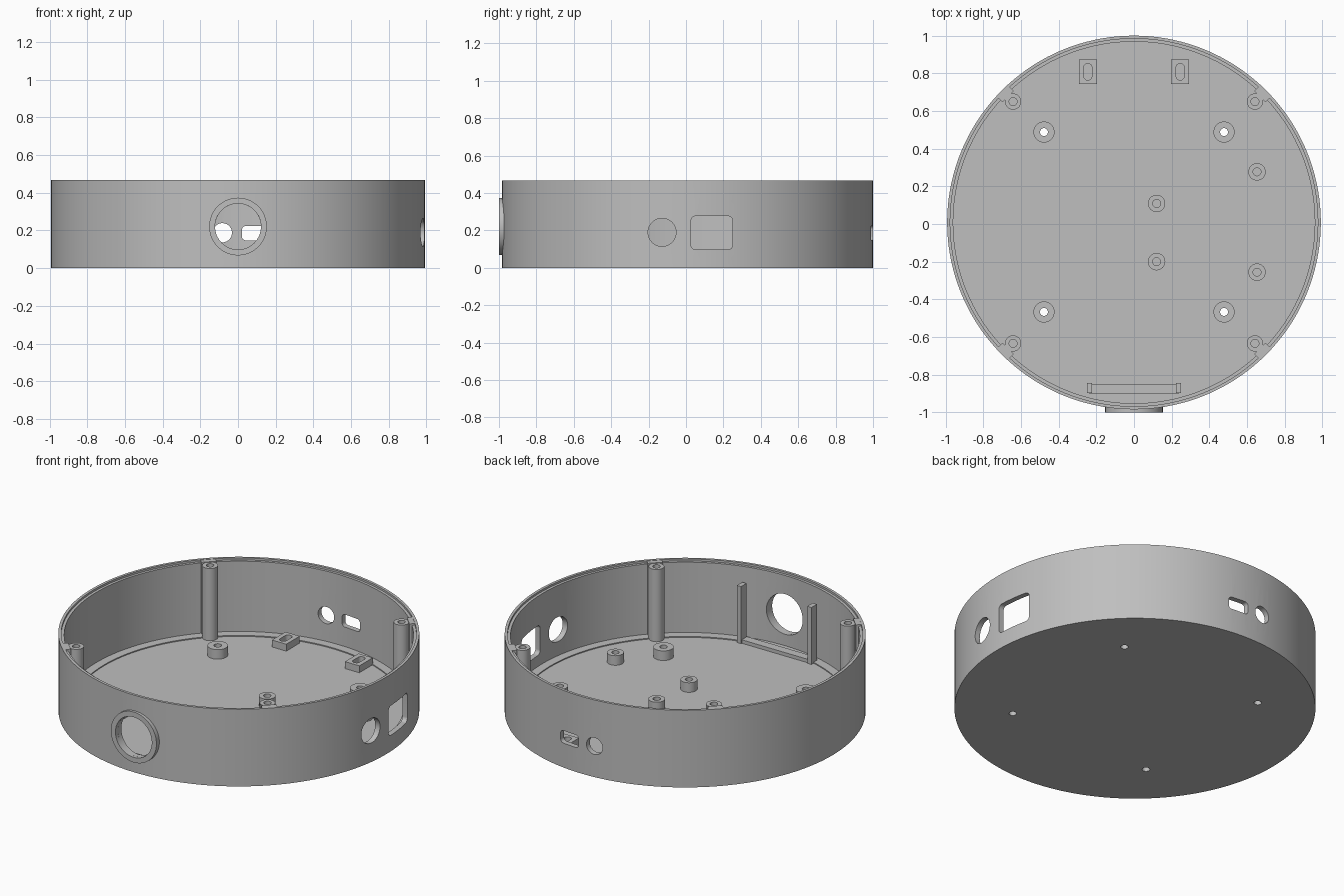
import bpy, bmesh
from math import pi, cos, sin, atan2, radians
from mathutils import Matrix, Vector

if "Cube" in bpy.data.objects:
    bpy.data.objects.remove(bpy.data.objects["Cube"], do_unlink=True)

CY = 0.008      # centre of the round case
R = 0.992       # outer radius
H = 0.468       # case height
FLOOR = 0.024   # floor thickness

grey = bpy.data.materials.new("plain_grey")
grey.use_nodes = True
colour = (0.52, 0.52, 0.52, 1)
grey.diffuse_color = colour
grey.node_tree.nodes["Principled BSDF"].inputs["Base Color"].default_value = colour


def finish(name, bm):
    bmesh.ops.remove_doubles(bm, verts=bm.verts, dist=1e-5)
    bmesh.ops.recalc_face_normals(bm, faces=bm.faces)
    mesh = bpy.data.meshes.new(name)
    bm.to_mesh(mesh)
    bm.free()
    mesh.materials.append(grey)
    ob = bpy.data.objects.new(name, mesh)
    bpy.context.collection.objects.link(ob)
    return ob


def lathe(name, profile, matrix, steps):
    """Spin a closed (radius, height) profile about z, then place it."""
    bm = bmesh.new()
    vs = [bm.verts.new((r, 0, z)) for r, z in profile]
    es = [bm.edges.new((a, b)) for a, b in zip(vs, vs[1:] + vs[:1])
          if a.co.x + b.co.x > 0]
    bmesh.ops.spin(bm, geom=vs + es, cent=(0, 0, 0), axis=(0, 0, 1),
                   angle=2 * pi, steps=steps, use_merge=False)
    bmesh.ops.transform(bm, matrix=matrix, verts=bm.verts)
    return finish(name, bm)


def tube(name, outer, inner, length, matrix, steps=32):
    return lathe(name, [(inner, 0), (outer, 0), (outer, length), (inner, length)],
                 matrix, steps)


def box(name, lo, hi, matrix=Matrix()):
    lo, hi = Vector(lo), Vector(hi)
    size = Matrix.Diagonal((hi - lo).to_4d())
    bm = bmesh.new()
    bmesh.ops.create_cube(bm, size=1,
                          matrix=matrix @ Matrix.Translation((lo + hi) / 2) @ size)
    return finish(name, bm)


def rounded_prism(name, w, h, radius, length, matrix):
    """Rounded rectangle in xy, extruded both ways along z."""
    bm = bmesh.new()
    pts = []
    for q, (sx, sy) in enumerate([(1, 1), (-1, 1), (-1, -1), (1, -1)]):
        for i in range(13):
            a = (q + i / 12) * pi / 2
            pts.append((sx * (w / 2 - radius) + radius * cos(a),
                        sy * (h / 2 - radius) + radius * sin(a), -length / 2))
    bm.faces.new([bm.verts.new(p) for p in pts])
    bmesh.ops.remove_doubles(bm, verts=bm.verts, dist=1e-5)
    out = bmesh.ops.extrude_face_region(bm, geom=list(bm.faces))
    bmesh.ops.translate(bm, vec=(0, 0, length),
                        verts=[g for g in out["geom"] if isinstance(g, bmesh.types.BMVert)])
    bmesh.ops.transform(bm, matrix=matrix, verts=bm.verts)
    return finish(name, bm)


def cut(target, cutter):
    cutter.hide_render = True
    mod = target.modifiers.new("cut", "BOOLEAN")
    mod.operation = "DIFFERENCE"
    mod.solver = "EXACT"
    mod.object = cutter
    bpy.context.view_layer.objects.active = target
    bpy.ops.object.modifier_apply(modifier=mod.name)
    bpy.data.objects.remove(cutter, do_unlink=True)


def at(x, y, z):
    return Matrix.Translation((x, y, z))


to_y = Matrix.Rotation(pi / 2, 4, "X")
to_x = Matrix.Rotation(pi / 2, 4, "Z") @ to_y
parts = []

# Round case: floor, inner ledge, wall and stepped rim
case = lathe("case", [(0, 0), (R, 0), (R, H), (0.976, H), (0.976, H - 0.012),
                      (0.96, H - 0.012), (0.96, FLOOR + 0.006),
                      (0.908, FLOOR + 0.006), (0.908, FLOOR), (0, FLOOR)],
             at(0, CY, 0), 144)
parts.append(case)

# Openings: front porthole, back round and slot, side round and window
cut(case, rounded_prism("cutter", 0.244, 0.244, 0.122, 0.3, at(0, -0.98, 0.221) @ to_y))
cut(case, rounded_prism("cutter", 0.102, 0.102, 0.051, 0.3, at(-0.083, 0.98, 0.188) @ to_y))
cut(case, rounded_prism("cutter", 0.128, 0.076, 0.02, 0.3, at(0.085, 0.98, 0.186) @ to_y))
cut(case, rounded_prism("cutter", 0.15, 0.15, 0.075, 0.3, at(0.98, -0.128, 0.19) @ to_x))
cut(case, rounded_prism("cutter", 0.222, 0.18, 0.025, 0.3, at(0.98, 0.138, 0.187) @ to_x))

# Raised ring around the porthole
parts.append(tube("porthole_ring", 0.153, 0.122, 0.035, at(0, -0.965, 0.221) @ to_y, 64))

# Corner screw posts joined to the wall
for sx in (-1, 1):
    for sy in (-1, 1):
        post = at(sx * 0.642, CY + sy * 0.642, FLOOR / 2)
        parts.append(tube("screw_post", 0.043, 0.021, H - 0.006 - FLOOR / 2, post))
        turn = at(0, CY, 0) @ Matrix.Rotation(atan2(sy, sx), 4, "Z")
        parts.append(box("post_web", (0.945, -0.042, FLOOR / 2), (0.983, 0.042, H - 0.002), turn))

# Large standoffs with holes through the floor
for x in (-0.478, 0.478):
    for y in (-0.467, 0.488):
        cut(case, rounded_prism("cutter", 0.042, 0.042, 0.021, 0.2, at(x, y, 0)))
        parts.append(tube("large_standoff", 0.056, 0.021, 0.07, at(x, y, FLOOR / 2)))

# Small standoffs with blind holes
for x, y in [(0.12, 0.109), (0.12, -0.2), (0.653, 0.277), (0.653, -0.256)]:
    parts.append(tube("small_standoff", 0.046, 0.021, 0.07, at(x, y, FLOOR / 2)))

# Slotted blocks near the back
for x in (-0.245, 0.245):
    block = box("slotted_block", (x - 0.048, 0.744, FLOOR / 2), (x + 0.048, 0.873, 0.066))
    cut(block, rounded_prism("cutter", 0.043, 0.088, 0.021, 0.2, at(x, 0.808, 0.06)))
    parts.append(block)

# Bracket behind the porthole
parts.append(box("bracket_bar", (-0.235, -0.903, FLOOR / 2), (0.235, -0.852, 0.045)))
for x in (-0.236, 0.236):
    parts.append(box("bracket_post", (x - 0.014, -0.897, FLOOR / 2), (x + 0.014, -0.845, 0.37)))

# Smooth the curved walls, keep the edges crisp
bpy.ops.object.select_all(action="DESELECT")
for ob in parts:
    ob.select_set(True)
bpy.context.view_layer.objects.active = case
bpy.ops.object.shade_smooth_by_angle(angle=radians(30))
